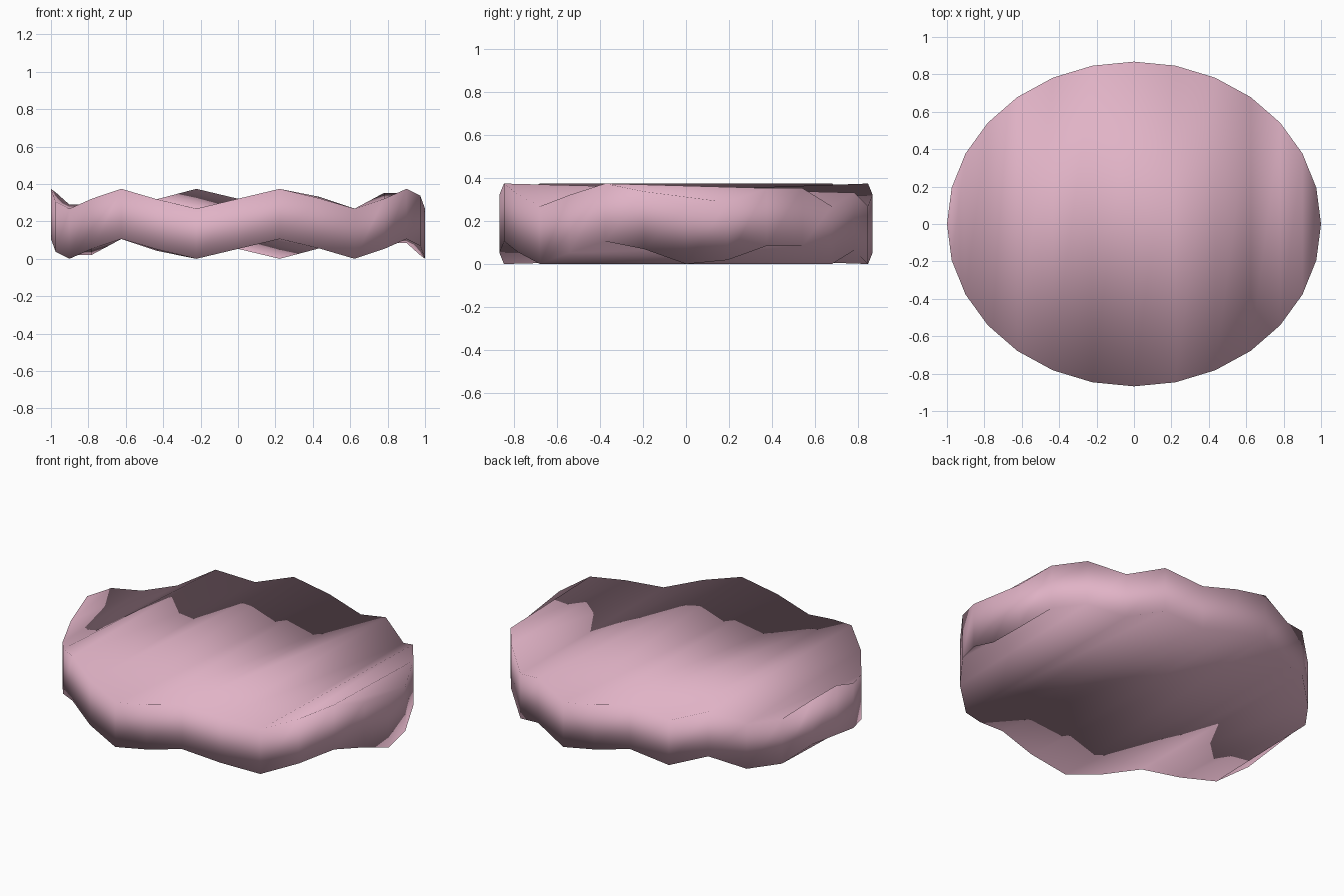
import bpy, bmesh, math

if "Cube" in bpy.data.objects:
    bpy.data.objects.remove(bpy.data.objects["Cube"])

N = 28            # sides of the oval
RY = 0.868        # half depth (half width is 1)
THICK = 0.268     # slice thickness
AMP = 0.053       # wave height

# Edge wave from the front middle (0) round the right side to the back middle (14)
WAVE = [0, 1, 0.05, -1, 0, 1, 0.3, -1, -0.65, 0.6, 0.6, -1, 0.2, -1, 0]


def wave(j):
    j = (j + 14) % N - 14          # left side is the negative of the right
    return WAVE[j] if j >= 0 else -WAVE[-j]


bm = bmesh.new()
bottom, top = [], []
for j in range(N):
    a = 2 * math.pi * j / N
    x, y = math.sin(a), -RY * math.cos(a)
    z = AMP * (1 + wave(j))
    bottom.append(bm.verts.new((x, y, z)))
    top.append(bm.verts.new((x, y, z + THICK)))

# Wavy side wall
for j in range(N):
    k = (j + 1) % N
    bm.faces.new((bottom[j], bottom[k], top[k], top[j]))

# Caps made of strips running front to back
for ring in (top, bottom):
    for k in range(-7, 7):
        strip = []
        for i in (k, k + 1, 13 - k, 14 - k):
            v = ring[i % N]
            if v not in strip:
                strip.append(v)
        bm.faces.new(strip if ring is top else strip[::-1])

bmesh.ops.recalc_face_normals(bm, faces=bm.faces)
for f in bm.faces:
    f.smooth = True

mesh = bpy.data.meshes.new("meat_slice")
bm.to_mesh(mesh)
bm.free()

# Pink meat colour
pink = bpy.data.materials.new("ham_pink")
pink.diffuse_color = (0.75, 0.45, 0.565, 1)
pink.use_nodes = True
pink.node_tree.nodes["Principled BSDF"].inputs["Base Color"].default_value = pink.diffuse_color
mesh.materials.append(pink)

slice_obj = bpy.data.objects.new("meat_slice", mesh)
bpy.context.collection.objects.link(slice_obj)
